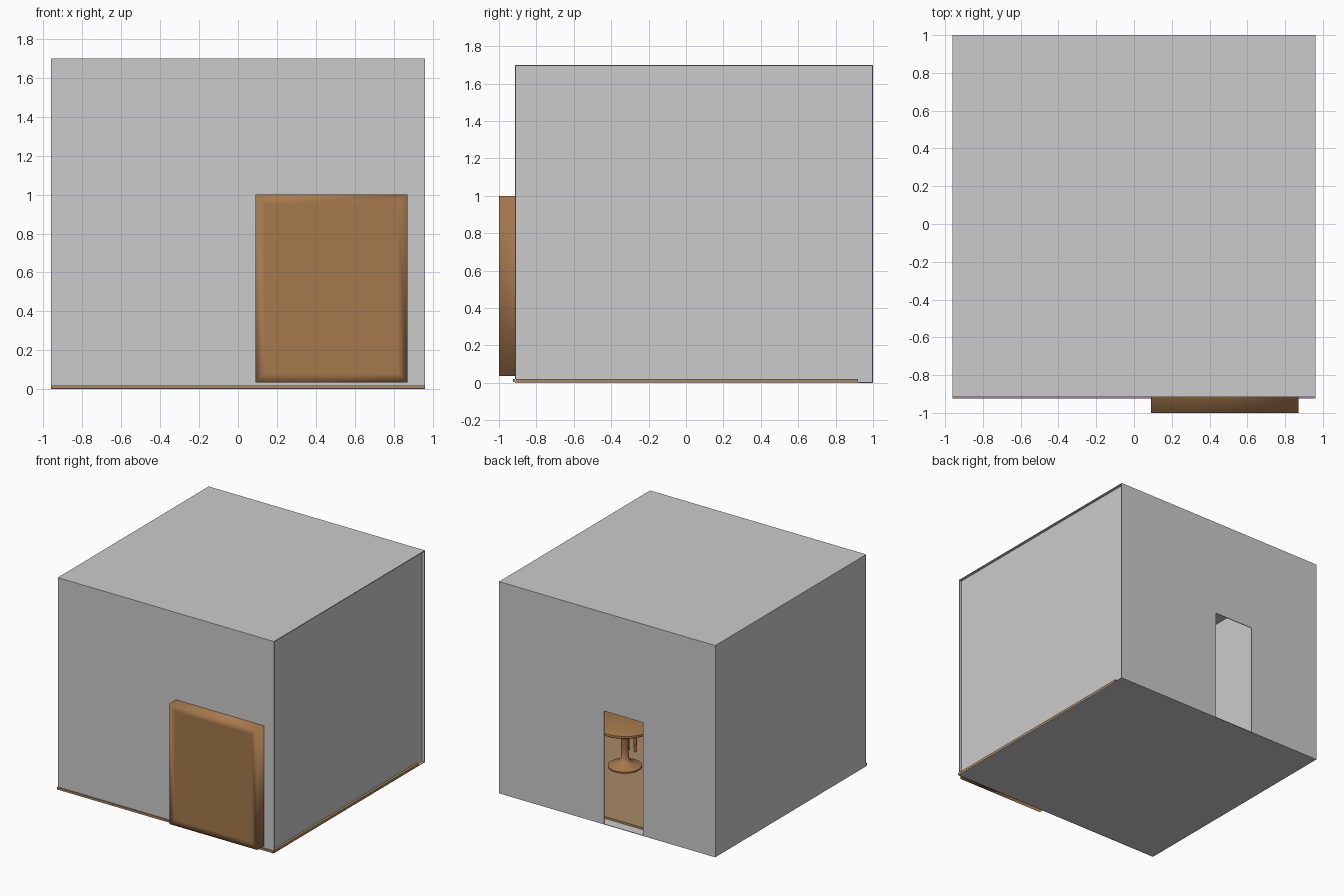
import bpy, bmesh, math
from mathutils import Vector

if "Cube" in bpy.data.objects:
    bpy.data.objects.remove(bpy.data.objects["Cube"])


def material(name, rgb):
    m = bpy.data.materials.new(name)
    m.diffuse_color = (*rgb, 1)
    m.use_nodes = True
    m.node_tree.nodes["Principled BSDF"].inputs["Base Color"].default_value = m.diffuse_color
    return m


WOOD = material("wood", (0.38, 0.19, 0.075))
BOARDS = material("floor_boards", (0.40, 0.25, 0.13))


def finish(name, bm, mat=None):
    bmesh.ops.recalc_face_normals(bm, faces=bm.faces)
    me = bpy.data.meshes.new(name)
    bm.to_mesh(me)
    bm.free()
    ob = bpy.data.objects.new(name, me)
    bpy.context.collection.objects.link(ob)
    if mat:
        me.materials.append(mat)
    return ob


def box(name, lo, hi, mat=None):
    bm = bmesh.new()
    bmesh.ops.create_cube(bm, size=1)
    for v in bm.verts:
        v.co = Vector([a + (b - a) * (c + 0.5) for a, b, c in zip(lo, hi, v.co)])
    return finish(name, bm, mat)


def smooth(ob, angle=40):
    bpy.ops.object.select_all(action='DESELECT')
    ob.select_set(True)
    bpy.context.view_layer.objects.active = ob
    bpy.ops.object.shade_smooth_by_angle(angle=math.radians(angle))


def lathe(name, profile, centre, mat, steps=40):
    bm = bmesh.new()
    verts = [bm.verts.new((r, 0, z)) for r, z in profile]
    edges = [bm.edges.new(p) for p in zip(verts, verts[1:])]
    bmesh.ops.spin(bm, geom=verts + edges, cent=(0, 0, 0), axis=(0, 0, 1),
                   angle=math.tau, steps=steps)
    bmesh.ops.remove_doubles(bm, verts=bm.verts, dist=1e-4)
    ob = finish(name, bm, mat)
    ob.location = centre
    smooth(ob)
    return ob


W, FRONT, BACK, H, T = 0.96, -0.915, 1.0, 1.7, 0.006

# Thin room shell
box("base_plate", (-W, FRONT, 0), (W, BACK, 0.004))
box("roof", (-W, FRONT, H - T), (W, BACK, H))
box("front_wall", (-W, FRONT, 0), (W, FRONT + T, H))
box("left_wall", (-W, FRONT, 0), (-W + T, BACK, H))
box("right_wall", (W - 0.026, FRONT, 0), (W - 0.02, BACK, H))

# Back wall with doorway notch
bm = bmesh.new()
outline = [(-W, 0), (-0.32, 0), (-0.32, 0.91), (0.03, 0.91), (0.03, 0),
           (W, 0), (W, H), (-W, H)]
face = bm.faces.new([bm.verts.new((x, BACK, z)) for x, z in outline])
ext = bmesh.ops.extrude_face_region(bm, geom=[face], use_keep_orig=True)
for v in ext["geom"]:
    if isinstance(v, bmesh.types.BMVert):
        v.co.y -= T
finish("back_wall", bm)

# Wooden floor, just proud of the front wall
box("floor", (-W, -0.925, 0.003), (W, 0.92, 0.02), BOARDS)

# Cabinet whose back passes through the front wall
cabinet = box("cabinet", (0.09, -1.0, 0.035), (0.87, -0.66, 1.0), WOOD)
bm = bmesh.new()
bm.from_mesh(cabinet.data)
bm.faces.ensure_lookup_table()
rear = [f for f in bm.faces if f.calc_center_median().y < -0.99]
bmesh.ops.inset_region(bm, faces=rear, thickness=0.07)
bm.to_mesh(cabinet.data)
bm.free()
smooth(cabinet, 120)

# Round pedestal table
lathe("pedestal_table", [
    (0, 0.02), (0.124, 0.02), (0.124, 0.03), (0.09, 0.042), (0.05, 0.06),
    (0.03, 0.09), (0.026, 0.16), (0.03, 0.27), (0.045, 0.32), (0.08, 0.34),
    (0.225, 0.345), (0.24, 0.355), (0.238, 0.37), (0.2, 0.38), (0, 0.385)],
    (0.453, 0.128, 0), WOOD)

# Small stool behind the table
sx, sy = 0.57, -0.14
lathe("stool_seat", [(0, 0.17), (0.07, 0.17), (0.075, 0.18), (0.07, 0.195),
                     (0, 0.2)], (sx, sy, 0), WOOD, 24)
for i in range(3):
    a = math.tau * i / 3 + 0.6
    lathe(f"stool_leg_{i + 1}", [(0, 0.02), (0.01, 0.02), (0.014, 0.175), (0, 0.175)],
          (sx + 0.035 * math.cos(a), sy + 0.035 * math.sin(a), 0), WOOD, 10)
